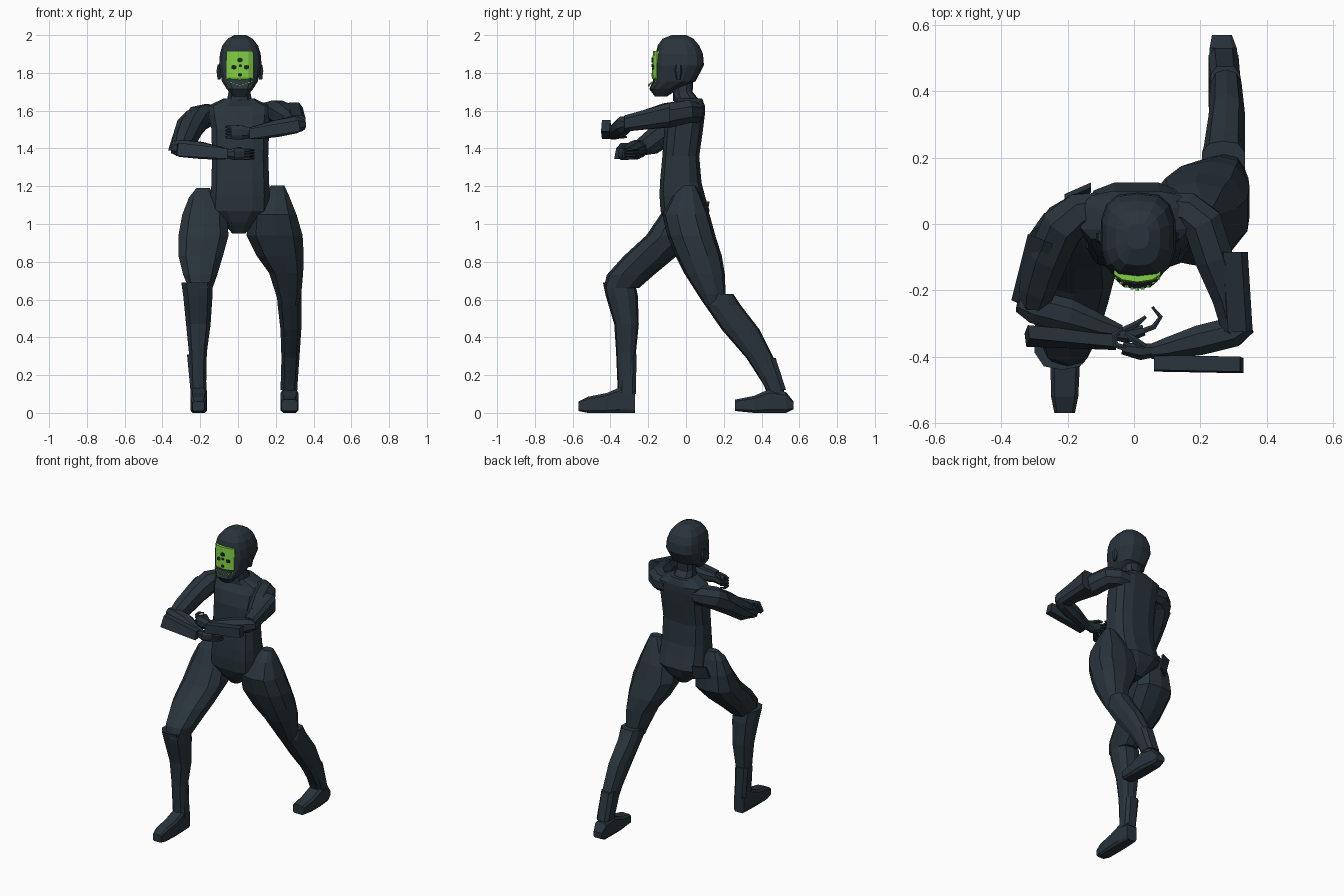
import bpy, bmesh, math
from mathutils import Vector


def material(name, rgb):
    m = bpy.data.materials.new(name)
    m.diffuse_color = (*rgb, 1)
    return m


SUIT = material("dark slate", (0.022, 0.034, 0.044))
GREEN = material("bright green", (0.22, 0.62, 0.06))
BLACK = material("near black green", (0.012, 0.022, 0.014))


def make(name, rings, mat):
    """Skin a list of equal point rings and cap both ends."""
    bm = bmesh.new()
    vs = [[bm.verts.new(p) for p in r] for r in rings]
    n = len(rings[0])
    for a, b in zip(vs, vs[1:]):
        for i in range(n):
            j = (i + 1) % n
            bm.faces.new((a[i], a[j], b[j], b[i]))
    bm.faces.new(vs[0])
    bm.faces.new(vs[-1])
    bmesh.ops.recalc_face_normals(bm, faces=bm.faces)
    me = bpy.data.meshes.new(name)
    bm.to_mesh(me)
    bm.free()
    me.materials.append(mat)
    ob = bpy.data.objects.new(name, me)
    bpy.context.collection.objects.link(ob)
    return ob


def unit(n, p):
    out = []
    for i in range(n):
        t = 2 * math.pi * (i + 0.5) / n
        c, s = math.cos(t), math.sin(t)
        k = math.cos(math.pi / n)   # flats reach the given span
        out.append((math.copysign(min(1, abs(c) / k) ** p, c),
                    math.copysign(min(1, abs(s) / k) ** p, s)))
    return out


def spans(name, rows, order="xyz", n=10, p=0.85, mat=SUIT):
    """Loft from slices (a0, a1, b0, b1, c), axes named by order."""
    rings = []
    for a0, a1, b0, b1, c in rows:
        ring = []
        for u, v in unit(n, p):
            d = {order[0]: (a0 + a1) / 2 + u * (a1 - a0) / 2,
                 order[1]: (b0 + b1) / 2 + v * (b1 - b0) / 2, order[2]: c}
            ring.append((d["x"], d["y"], d["z"]))
        rings.append(ring)
    return make(name, rings, mat)


def tube(name, pts, n=8, mat=SUIT):
    """Loft along a path of (x, y, z, side radius, upright radius)."""
    P = [Vector(q[:3]) for q in pts]
    rings = []
    for i, q in enumerate(pts):
        t = (P[min(i + 1, len(P) - 1)] - P[max(i - 1, 0)]).normalized()
        s = t.cross(Vector((0, 0, 1))).normalized()
        w = s.cross(t)
        rings.append([P[i] + s * u * q[3] + w * v * q[4] for u, v in unit(n, 0.9)])
    return make(name, rings, mat)


def plate(name, corners, offset, mat=SUIT):
    o = Vector(offset)
    return make(name, [corners, [Vector(c) + o for c in corners]], mat)


# torso, pelvis and neck
spans("torso", [
    (-.03, .04, -.06, .05, .95), (-.085, .095, -.105, .1, 1.01),
    (-.15, .165, -.135, .125, 1.07), (-.145, .168, -.14, .1, 1.15),
    (-.14, .165, -.138, .082, 1.22),
    (-.138, .16, -.125, .07, 1.36), (-.14, .165, -.115, .09, 1.5),
    (-.155, .17, -.09, .1, 1.58), (-.16, .17, -.06, .1, 1.625),
    (-.075, .085, -.06, .085, 1.665)], n=12, p=0.65)
spans("neck", [(-.06, .075, -.07, .075, 1.65), (-.05, .065, -.07, .035, 1.7),
               (-.05, .065, -.08, .04, 1.78)])

# head with jaw
spans("head", [
    (-.025, .045, -.165, -.1, 1.675), (-.06, .08, -.195, -.04, 1.715),
    (-.085, .105, -.175, .05, 1.755), (-.1, .125, -.165, .095, 1.84),
    (-.096, .12, -.16, .09, 1.9), (-.083, .106, -.15, .07, 1.945),
    (-.055, .078, -.125, .04, 1.98), (-.02, .045, -.075, 0, 2.0)], n=14, p=0.72)
for sx, nm in ((-.1, "ear_right"), (.12, "ear_left")):
    spans(nm, [(sx - .008, sx + .008, -.05, -.03, 1.765), (sx - .014, sx + .014, -.06, -.02, 1.81),
               (sx - .008, sx + .008, -.055, -.025, 1.845)], n=6)

# curved green face plate with dark spots
cols = [(-.06, -.158), (-.035, -.174), (.01, -.181), (.055, -.174), (.08, -.158)]
make("visor", [[(x, y + .012, 1.755), (x, y, 1.775), (x, y + .006, 1.915), (x, -.13, 1.915),
                (x, -.13, 1.755)] for x, y in cols], GREEN)


def dot(name, x, y, z, r, mat):
    spans(name, [(x - r, x + r, z - r, z + r, y), (x - r, x + r, z - r, z + r, y + .008)],
          "xzy", 6, 1, mat)


for i, (x, z, r) in enumerate([(.01, 1.868, .013), (-.022, 1.83, .013), (.045, 1.83, .013),
                               (.012, 1.838, .008), (.01, 1.79, .01)]):
    dot("visor_spot_%d" % i, x, -.183 + abs(x - .01) * .18, z, r, BLACK)
for i in range(9):
    x = -.054 + i * .016
    dot("chin_fleck_%d" % i, x, -.2 + abs(x - .01) ** 2 * 8, 1.733 + abs(x - .01) * .35,
        .005, GREEN)

# forward (right) leg
spans("thigh_front", [
    (-.22, -.15, -.05, 0, 1.19), (-.26, -.12, -.09, .02, 1.14),
    (-.295, -.06, -.135, .04, 1.05), (-.315, -.05, -.21, .05, .94),
    (-.315, -.08, -.33, -.05, .83), (-.29, -.11, -.42, -.17, .73),
    (-.26, -.135, -.435, -.25, .66)])
spans("shin_front", [
    (-.3, -.135, -.44, -.27, .69), (-.29, -.135, -.425, -.255, .62),
    (-.275, -.145, -.38, -.25, .47), (-.26, -.165, -.37, -.265, .32),
    (-.25, -.17, -.36, -.27, .08)])
spans("ankle_shell_front", [(-.27, -.175, -.345, -.262, .31), (-.25, -.165, -.36, -.265, .1)],
      n=8, p=0.6)
spans("foot_front", [
    (-.245, -.17, 0.0, .12, -.27), (-.25, -.165, 0, .135, -.35), (-.252, -.163, 0, .105, -.42),
    (-.25, -.168, 0, .085, -.52), (-.24, -.178, .01, .06, -.57)], "xzy", 8, 0.35)

# trailing (left) leg
spans("thigh_back", [
    (.175, .245, -.01, .05, 1.205), (.14, .27, -.07, .08, 1.15),
    (.06, .31, -.125, .125, 1.05), (.045, .342, -.1, .155, .94),
    (.1, .348, -.055, .19, .83), (.165, .345, -.01, .205, .74),
    (.2, .335, .06, .21, .63), (.22, .32, .1, .18, .57)])
spans("shin_back", [
    (.205, .335, .14, .25, .63), (.21, .335, .1, .29, .57), (.225, .335, .19, .39, .44),
    (.23, .325, .32, .465, .29), (.235, .315, .41, .51, .15), (.235, .31, .44, .53, .08)])
spans("ankle_shell_back", [(.23, .32, .345, .475, .29), (.225, .315, .425, .53, .12)],
      n=8, p=0.6)
spans("foot_back", [
    (.235, .295, 0.02, .06, .57), (.228, .31, 0, .11, .53), (.225, .32, 0, .125, .44),
    (.225, .32, 0, .09, .36), (.23, .315, .01, .07, .26)], "xzy", 8, 0.4)

# thin flap behind the forward hip
plate("hip_flap_right", [(-.21, .09, 1.12), (-.13, .125, 1.12), (-.13, .11, 1.03), (-.21, .05, 1.03)],
      (0, -.015, 0))

# right arm, lower
tube("upper_arm_right", [
    (-.1, .05, 1.57, .045, .05), (-.16, .035, 1.575, .06, .06), (-.21, 0, 1.56, .065, .065),
    (-.255, -.09, 1.5, .062, .065), (-.29, -.19, 1.425, .055, .06), (-.305, -.25, 1.4, .04, .04)])
tube("forearm_right", [
    (-.35, -.24, 1.405, .025, .03), (-.3, -.25, 1.4, .05, .045), (-.2, -.275, 1.39, .05, .045),
    (-.1, -.31, 1.375, .035, .035), (-.04, -.325, 1.37, .02, .025)])
plate("upper_arm_guard_right", [(-.32, -.03, 1.55), (-.27, -.05, 1.60), (-.33, -.24, 1.44),
                                (-.37, -.23, 1.39)], (.025, -.01, 0))
plate("forearm_guard_right", [(-.32, -.305, 1.43), (-.33, -.33, 1.36), (-.06, -.34, 1.345),
                              (-.06, -.33, 1.40)], (.005, -.04, 0))

# left arm, higher
tube("upper_arm_left", [
    (.1, .05, 1.585, .045, .05), (.16, .04, 1.59, .055, .055), (.205, .005, 1.595, .06, .06),
    (.24, -.1, 1.575, .058, .065), (.285, -.22, 1.55, .05, .05), (.305, -.32, 1.53, .04, .04)])
tube("forearm_left", [
    (.345, -.3, 1.53, .03, .03), (.3, -.325, 1.525, .045, .045), (.2, -.35, 1.505, .045, .045),
    (.1, -.375, 1.485, .032, .036), (.05, -.385, 1.48, .022, .028)])
spans("upper_arm_guard_left", [(.25, .343, 1.515, 1.642, -.085), (.265, .358, 1.49, 1.575, -.325)],
      "xzy", 8, 0.6)
plate("forearm_guard_left", [(.32, -.4, 1.55), (.33, -.405, 1.49), (.06, -.40, 1.45),
                             (.06, -.395, 1.505)], (0, -.045, 0))

# hands: palm, curled fingers and thumb
tube("palm_right", [(-.06, -.33, 1.37, .02, .02), (-.02, -.335, 1.37, .025, .032),
                    (.03, -.32, 1.37, .016, .03)])
tube("palm_left", [(.07, -.38, 1.48, .02, .025), (.02, -.385, 1.485, .025, .038),
                   (-.035, -.375, 1.485, .018, .036)])
for i in range(4):
    z = 1.347 + i * .015
    tube("finger_right_%d" % i, [(.02, -.325, z, .008, .007), (.06, -.31, z, .008, .007),
                                 (.08, -.28, z, .007, .006), (.055, -.25, z, .004, .004)], 6)
    z = 1.46 + i * .018
    tube("finger_left_%d" % i, [(-.025, -.375, z, .009, .008), (-.055, -.365, z, .009, .008),
                                (-.06, -.335, z, .008, .007), (-.035, -.315, z, .005, .005)], 6)
tube("thumb_right", [(-.03, -.32, 1.39, .01, .01), (.01, -.3, 1.4, .009, .009),
                     (.035, -.28, 1.39, .005, .005)], 6)
tube("thumb_left", [(.03, -.37, 1.505, .011, .011), (-.005, -.345, 1.515, .01, .01),
                    (-.025, -.33, 1.51, .005, .005)], 6)
